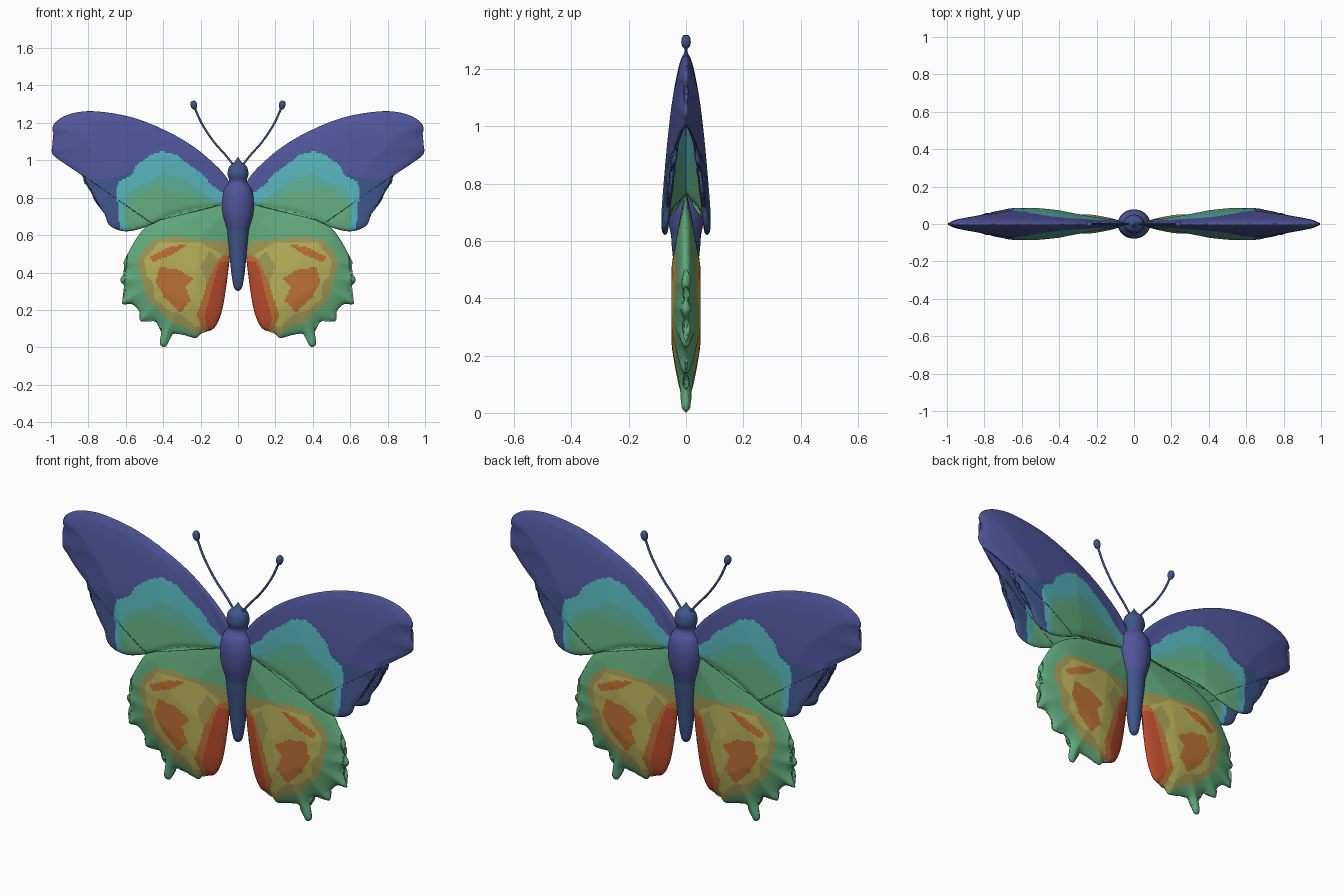
import bpy
import bmesh
import math
from mathutils import Vector
from mathutils.geometry import intersect_point_line

cube = bpy.data.objects.get("Cube")
if cube:
    bpy.data.objects.remove(cube)

# Flat colours, linear values
COLOURS = {
    "indigo": (.08, .09, .32),
    "slate_blue": (.05, .09, .25),
    "teal": (.09, .44, .48),
    "sea_green": (.10, .41, .30),
    "leaf_green": (.12, .40, .20),
    "tan": (.34, .31, .09),
    "straw_yellow": (.47, .43, .10),
    "orange": (.50, .16, .035),
    "red": (.48, .07, .027),
}
NAMES = list(COLOURS)
MATERIALS = []
for name, rgb in COLOURS.items():
    material = bpy.data.materials.new(name)
    material.use_nodes = True
    colour = (*rgb, 1)
    material.diffuse_color = colour
    shader = material.node_tree.nodes["Principled BSDF"]
    shader.inputs["Base Color"].default_value = colour
    shader.inputs["Roughness"].default_value = .7
    MATERIALS.append(material)


def smooth_path(points, closed, samples=4):
    """Pass a smooth path through a few control points."""
    pts = [Vector(p) for p in points]
    count = len(pts)
    pick = (lambda i: pts[i % count]) if closed else (lambda i: pts[max(0, min(i, count - 1))])
    path = []
    for i in range(count if closed else count - 1):
        a, b, c, d = (pick(i + k) for k in (-1, 0, 1, 2))
        for s in range(samples):
            t = s / samples
            path.append(b + (c - a) * (t / 2) + (a * 2 - b * 5 + c * 4 - d) * (t * t / 2)
                        + (b * 3 - a - c * 3 + d) * (t ** 3 / 2))
    if not closed:
        path.append(pts[-1])
    return path


def inside(x, z, polygon):
    """Tell whether a point lies inside a polygon."""
    result = False
    for (ax, az), (bx, bz) in zip(polygon, polygon[1:] + polygon[:1]):
        if (az > z) != (bz > z) and x < (bx - ax) * (z - az) / (bz - az) + ax:
            result = not result
    return result


def distance(point, path):
    """Distance from a point to a chain of segments."""
    best = math.inf
    for a, b in zip(path, path[1:]):
        foot, t = intersect_point_line(point, a, b)
        foot = a if t < 0 else b if t > 1 else foot
        best = min(best, (point - foot.to_2d()).length)
    return best


def finish(bm, name):
    mesh = bpy.data.meshes.new(name)
    bm.to_mesh(mesh)
    bm.free()
    for material in MATERIALS:
        mesh.materials.append(material)
    for face in mesh.polygons:
        face.use_smooth = True
    obj = bpy.data.objects.new(name, mesh)
    bpy.context.collection.objects.link(obj)
    return obj


def add_mirror(obj, front_and_back=False):
    mirror = obj.modifiers.new("mirror", "MIRROR")
    mirror.use_axis = (True, front_and_back, False)
    mirror.use_mirror_merge = False


def wing_sheet(name, outline, shape, base, regions, step=.01):
    """Cut an outline into a fine grid and inflate it into a closed sheet.
    shape(point, rim) gives the middle depth and the half thickness."""
    grid = bmesh.new()
    grid.faces.new([grid.verts.new((p.x, 0, p.y)) for p in outline])
    bmesh.ops.triangulate(grid, faces=grid.faces[:])
    for axis, normal in ((0, (1, 0, 0)), (1, (0, 0, 1))):
        low = min(p[axis] for p in outline)
        high = max(p[axis] for p in outline)
        for i in range(math.ceil(low / step), math.ceil(high / step)):
            bmesh.ops.bisect_plane(grid, geom=grid.verts[:] + grid.edges[:] + grid.faces[:],
                                   plane_co=Vector(normal) * i * step, plane_no=normal)
    loop = outline + outline[:1]
    bm = bmesh.new()
    outer, inner = {}, {}
    for v in grid.verts:
        p = Vector((v.co.x, v.co.z))
        rim = 0 if v.is_boundary else distance(p, loop)
        middle, half = shape(p, rim)
        outer[v] = bm.verts.new((p.x, -middle - half, p.y))
        inner[v] = outer[v] if v.is_boundary else bm.verts.new((p.x, half - middle, p.y))
    for face in grid.faces:
        centre = face.calc_center_median()
        colour = base
        for region_colour, polygon in regions:
            if inside(centre.x, centre.z, polygon):
                colour = region_colour
        layers = [[outer[v] for v in face.verts], [inner[v] for v in reversed(face.verts)]]
        if set(layers[0]) == set(layers[1]):
            layers.pop()
        for verts in layers:
            bm.faces.new(verts).material_index = NAMES.index(colour)
    grid.free()
    bmesh.ops.recalc_face_normals(bm, faces=bm.faces[:])
    return finish(bm, name)


# Forewings: a front and a back sheet, joined along the leading edge
LEADING = [(.05, .89), (.17, 1.02), (.33, 1.13), (.55, 1.225), (.76, 1.262), (.89, 1.25),
           (.97, 1.21), (.993, 1.165), (.98, 1.125), (.996, 1.06), (.98, 1.02)]
TRAILING = [(.89, .96), (.83, .92), (.82, .875), (.775, .845), (.77, .79), (.715, .715),
            (.685, .65), (.6, .62), (.49, .645), (.33, .715), (.17, .745), (.05, .78)]
fore_outline = smooth_path(LEADING + TRAILING, True)
lead_path = fore_outline[:4 * len(LEADING) - 3]
SHEET = .0125


def fore_shape(p, rim):
    lead = min(distance(p, lead_path) / .5, 1)
    depth = .086 * lead ** .55 * min(1, .4 + 1.5 * p.x)
    t = min(rim / .035, 1)
    return max(0, depth - SHEET), SHEET * math.sqrt(1 - (1 - t) ** 2)


fore_regions = [
    ("slate_blue", [(.5, .95), (.7, .9), (.9, .9), (.9, .6), (.5, .6)]),
    ("teal", [(.03, .79), (.09, .83), (.145, .87), (.18, .92), (.28, .99), (.33, 1.03),
              (.41, 1.05), (.465, 1.03), (.545, .97), (.57, .92), (.635, .89), (.65, .85),
              (.64, .71), (.62, .6), (.05, .6)]),
    ("sea_green", [(.1, .77), (.21, .84), (.29, .9), (.4, .93), (.46, .89), (.58, .84),
                   (.61, .75), (.6, .6), (.2, .6)]),
    ("leaf_green", [(.1, .76), (.24, .8), (.28, .83), (.38, .83), (.43, .86), (.57, .8),
                    (.6, .7), (.58, .6), (.2, .6)]),
]
add_mirror(wing_sheet("forewings", fore_outline, fore_shape, "indigo", fore_regions), True)

# Hindwings: one lens-shaped sheet tucked between the forewing sheets
hind_outline = smooth_path(
    [(.03, .76), (.2, .755), (.38, .71), (.49, .645), (.545, .58), (.6, .48), (.612, .45),
     (.6, .41), (.63, .36), (.597, .31), (.62, .235), (.565, .23), (.527, .19), (.52, .14),
     (.45, .14), (.41, .1), (.418, .02), (.385, .005), (.35, .07), (.285, .065), (.225, .05),
     (.19, .08), (.13, .1), (.09, .18), (.065, .31), (.045, .47), (.03, .6)], True)
wing_root = Vector((.05, .8))


def hind_shape(p, rim):
    near_root = min(1, .3 + 1.6 * (p - wing_root).length)
    return 0, .05 * math.sqrt(min(rim / .17, 1)) * near_root


hind_regions = [
    ("tan", [(.03, .56), (.33, .59), (.45, .58), (.52, .5), (.54, .44), (.51, .36), (.49, .26),
             (.43, .21), (.36, .13), (.28, .11), (.2, .05), (.05, .05)]),
    ("straw_yellow", [(.09, .5), (.2, .56), (.42, .565), (.5, .47), (.49, .39), (.45, .34),
                      (.45, .27), (.38, .2), (.3, .18), (.23, .11), (.14, .1)]),
    ("tan", [(.1, .46), (.15, .52), (.2, .43), (.15, .3)]),
    ("orange", [(.24, .37), (.33, .42), (.42, .43), (.44, .35), (.39, .26), (.31, .19),
                (.25, .25), (.28, .32)]),
    ("orange", [(.27, .55), (.36, .54), (.48, .48), (.45, .46), (.36, .49)]),
    ("orange", [(.02, .5), (.1, .48), (.15, .38), (.22, .17), (.19, .09), (.1, .05)]),
    ("red", [(.02, .46), (.1, .46), (.13, .35), (.18, .16), (.16, .09), (.05, .05)]),
]
add_mirror(wing_sheet("hindwings", hind_outline, hind_shape, "leaf_green", hind_regions))

# Body: abdomen, thorax and head turned from one profile
profile = smooth_path(
    [(0, .3), (.022, .32), (.036, .4), (.046, .5), (.055, .58), (.06, .63), (.08, .7),
     (.087, .77), (.077, .84), (.047, .885), (.056, .925), (.048, .965), (.025, .985),
     (.012, 1.0), (0, 1.02)], False)
bm = bmesh.new()
chain = [bm.verts.new((max(p.x, 0), 0, p.y)) for p in profile]
edges = [bm.edges.new(pair) for pair in zip(chain, chain[1:])]
bmesh.ops.spin(bm, geom=chain + edges, cent=(0, 0, 0), axis=(0, 0, 1),
               angle=math.tau, steps=32, use_duplicate=False)
bmesh.ops.remove_doubles(bm, verts=bm.verts[:], dist=.0005)
bmesh.ops.recalc_face_normals(bm, faces=bm.faces[:])
for face in bm.faces:
    height = face.calc_center_median().z
    face.material_index = NAMES.index("indigo" if .64 < height < .88 else "slate_blue")
body = finish(bm, "body")
body.scale.y = .9

# Antennae: thin tubes that swell into clubs at the tip
path = smooth_path([(.015, .96), (.06, 1.02), (.13, 1.1), (.19, 1.19), (.225, 1.265),
                    (.235, 1.29), (.24, 1.318)], False, 6)
bm = bmesh.new()
rings = []
for i, p in enumerate(path):
    ahead = path[min(i + 1, len(path) - 1)] - path[max(i - 1, 0)]
    side = Vector((ahead.y, 0, -ahead.x)).normalized()
    club = max(0, 1 - ((p.y - 1.297) / .022) ** 2)
    radius = .0055 + .012 * math.sqrt(club)
    rings.append([bm.verts.new(Vector((p.x, 0, p.y)) + side * radius * math.cos(a)
                               + Vector((0, radius * math.sin(a), 0)))
                  for a in (math.tau * k / 10 for k in range(10))])
for low, high in zip(rings, rings[1:]):
    for k in range(10):
        bm.faces.new((low[k - 1], low[k], high[k], high[k - 1]))
bm.faces.new(rings[0])
bm.faces.new(rings[-1])
bmesh.ops.recalc_face_normals(bm, faces=bm.faces[:])
for face in bm.faces:
    face.material_index = NAMES.index("slate_blue")
add_mirror(finish(bm, "antennae"))
